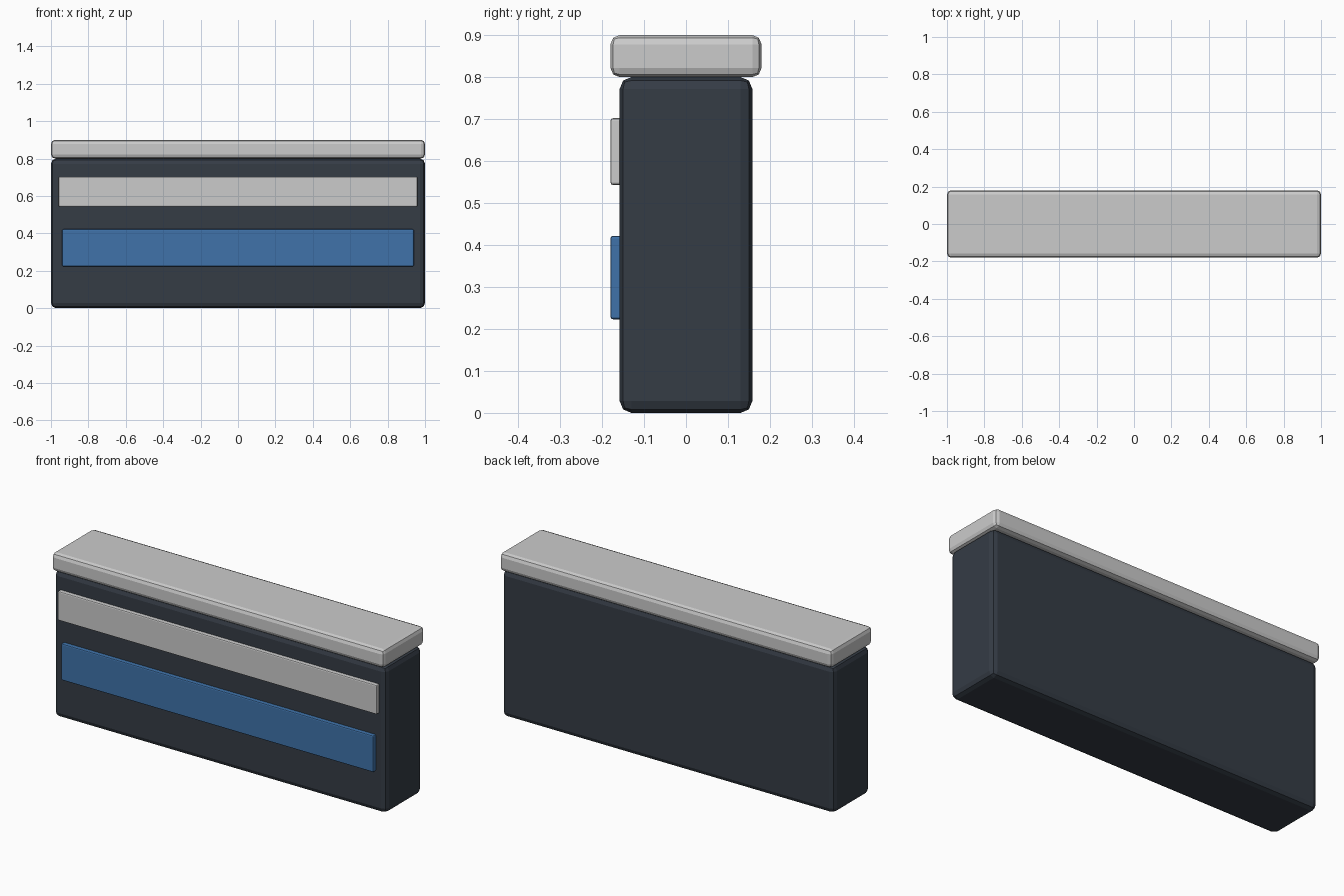
import bpy

if "Cube" in bpy.data.objects:
    bpy.data.objects.remove(bpy.data.objects["Cube"])


def material(name, color):
    mat = bpy.data.materials.new(name)
    mat.diffuse_color = (*color, 1)
    mat.use_nodes = True
    mat.node_tree.nodes["Principled BSDF"].inputs["Base Color"].default_value = mat.diffuse_color
    return mat


def box(name, x, y, z, bevel, mat=None):
    """Bevelled box from (min, max) ranges on each axis."""
    bpy.ops.mesh.primitive_cube_add(size=1, location=[(a + b) / 2 for a, b in (x, y, z)])
    ob = bpy.context.object
    ob.name = name
    ob.scale = [b - a for a, b in (x, y, z)]
    bpy.ops.object.transform_apply(location=False, rotation=False, scale=True)
    mod = ob.modifiers.new("rounded_edges", 'BEVEL')
    mod.width = bevel
    mod.segments = 2
    if mat:
        ob.data.materials.append(mat)
    return ob


dark = material("dark_slate", (0.035, 0.045, 0.06))
blue = material("blue", (0.05, 0.17, 0.4))

# Main barrier body
box("body", (-1, 1), (-0.158, 0.158), (0, 0.8), 0.028, dark)
# Overhanging top cap
box("top_cap", (-1, 1), (-0.18, 0.18), (0.8, 0.9), 0.022)
# Raised strips on the front face
box("upper_strip", (-0.96, 0.96), (-0.18, -0.14), (0.543, 0.702), 0.006)
box("blue_strip", (-0.94, 0.94), (-0.18, -0.14), (0.223, 0.422), 0.006, blue)
